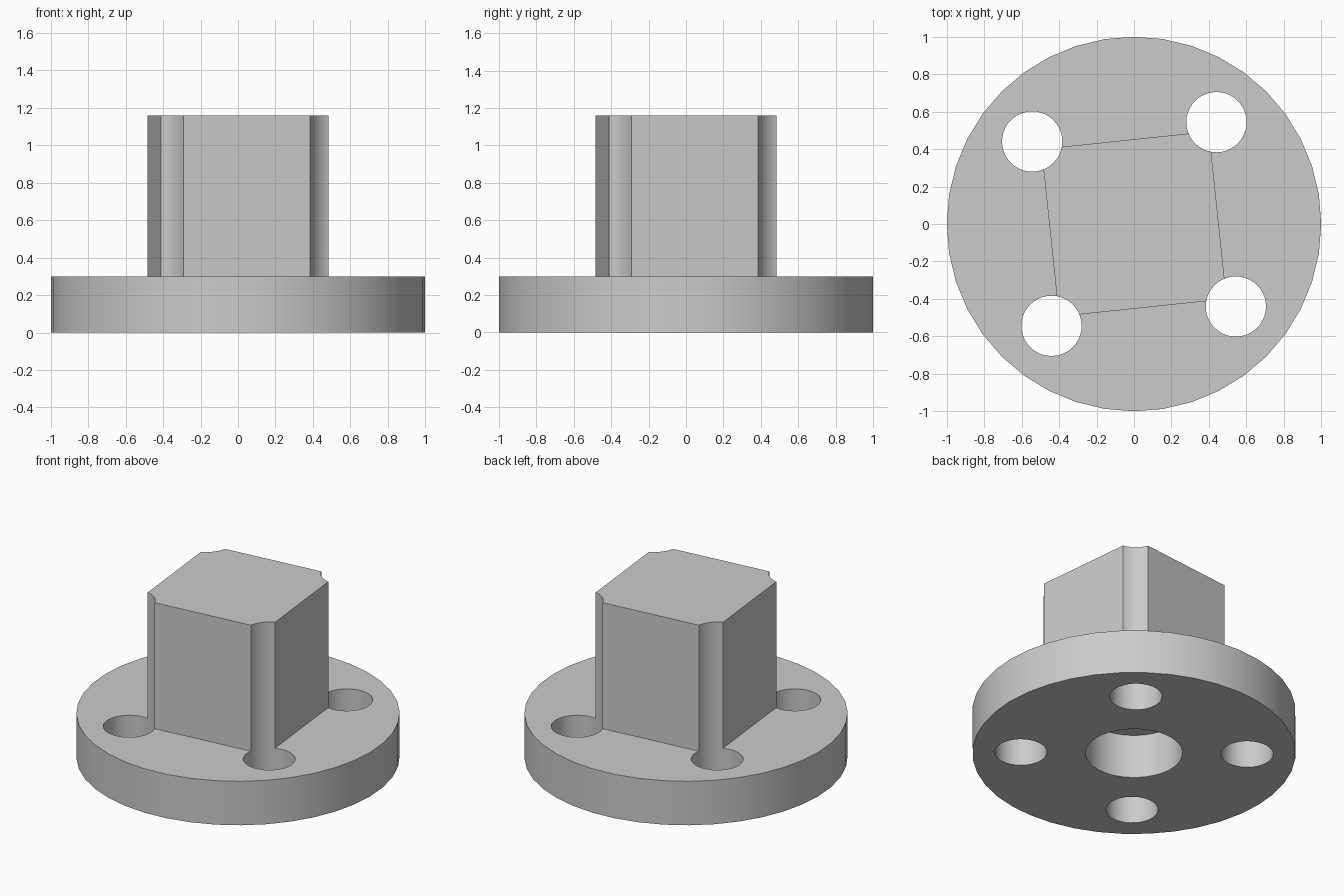
import bpy
from math import radians, cos, sin

if "Cube" in bpy.data.objects:
    bpy.data.objects.remove(bpy.data.objects["Cube"], do_unlink=True)

PLATE_TOP, BOSS_TOP = 0.30, 1.16
TWIST = radians(6)

grey = bpy.data.materials.new("light_grey")
grey.use_nodes = True
grey.diffuse_color = (0.6, 0.6, 0.6, 1)
grey.node_tree.nodes["Principled BSDF"].inputs["Base Color"].default_value = (0.6, 0.6, 0.6, 1)


def cylinder(name, radius, z0, z1, x=0, y=0, sides=40):
    bpy.ops.mesh.primitive_cylinder_add(vertices=sides, radius=radius, depth=z1 - z0,
                                        location=(x, y, (z0 + z1) / 2))
    obj = bpy.context.object
    obj.name = name
    obj.data.materials.append(grey)
    return obj


def combine(target, tool, operation):
    """Apply a boolean and discard the tool object."""
    mod = target.modifiers.new(operation.lower(), 'BOOLEAN')
    mod.operation, mod.solver, mod.object = operation, 'EXACT', tool
    bpy.context.view_layer.objects.active = target
    bpy.ops.object.modifier_apply(modifier=mod.name)
    bpy.data.objects.remove(tool, do_unlink=True)


# Round base plate
body = cylinder("flanged_mount", 1.0, 0, PLATE_TOP)

# Square boss, twisted slightly about the vertical axis
base = 0.1
bpy.ops.mesh.primitive_cube_add(size=1, location=(0, 0, (base + BOSS_TOP) / 2),
                                rotation=(0, 0, TWIST))
boss = bpy.context.object
boss.name = "square_boss"
boss.scale = (0.9, 0.9, BOSS_TOP - base)
boss.data.materials.append(grey)
bpy.context.view_layer.update()
combine(body, boss, 'UNION')

# Blind centre bore from below
combine(body, cylinder("centre_bore", 0.30, -0.1, PLATE_TOP), 'DIFFERENCE')

# Four bolt holes that also scoop out the boss corners
for i in range(4):
    a = TWIST + radians(45 + 90 * i)
    hole = cylinder("bolt_hole", 0.161, -0.1, BOSS_TOP + 0.1, 0.7 * cos(a), 0.7 * sin(a))
    combine(body, hole, 'DIFFERENCE')

# Smooth round walls, crisp edges
bpy.ops.object.select_all(action='DESELECT')
body.select_set(True)
bpy.context.view_layer.objects.active = body
bpy.ops.object.shade_smooth_by_angle(angle=radians(30))
